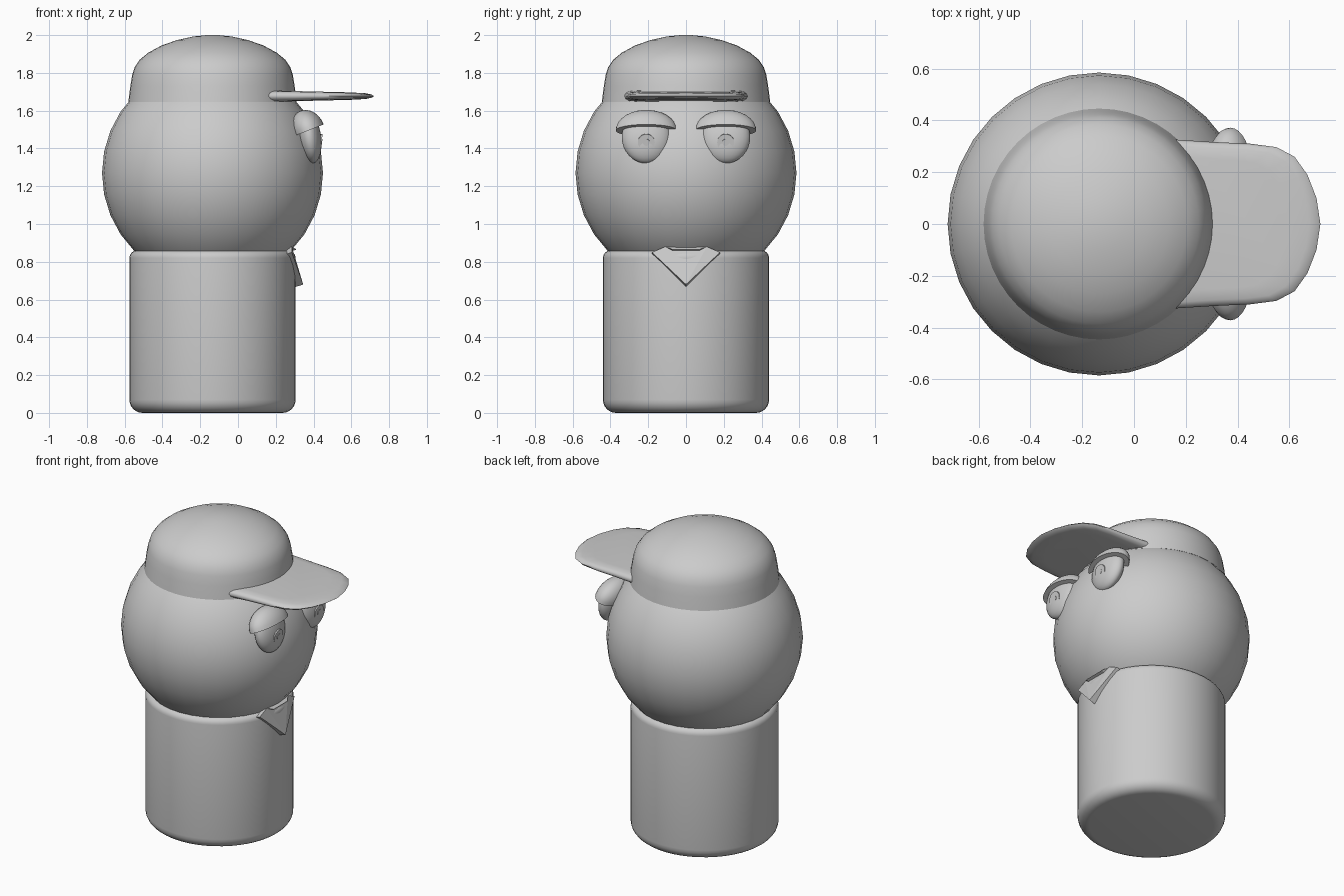
import bpy, bmesh, math
from mathutils import Matrix, Vector

if "Cube" in bpy.data.objects:
    bpy.data.objects.remove(bpy.data.objects["Cube"])

AXIS = -0.135  # centre line of body, head and cap

grey = bpy.data.materials.new("plain grey")
grey.use_nodes = True
COLOUR = (0.6, 0.6, 0.6, 1)
grey.diffuse_color = COLOUR
grey.node_tree.nodes["Principled BSDF"].inputs["Base Color"].default_value = COLOUR


def finish(name, bm, smooth=40):
    """Turn a bmesh into a named, shaded object."""
    bmesh.ops.recalc_face_normals(bm, faces=bm.faces)
    mesh = bpy.data.meshes.new(name)
    bm.to_mesh(mesh)
    bm.free()
    mesh.materials.append(grey)
    ob = bpy.data.objects.new(name, mesh)
    bpy.context.collection.objects.link(ob)
    if smooth:
        bpy.ops.object.select_all(action='DESELECT')
        ob.select_set(True)
        bpy.context.view_layer.objects.active = ob
        bpy.ops.object.shade_smooth_by_angle(angle=math.radians(smooth))
    return ob


def skin(bm, rings):
    """Bridge closed rings of points and cap both ends."""
    loops = [[bm.verts.new(p) for p in ring] for ring in rings]
    n = len(loops[0])
    for a, b in zip(loops, loops[1:]):
        for i in range(n):
            j = (i + 1) % n
            bm.faces.new((a[i], a[j], b[j], b[i]))
    bm.faces.new(loops[0])
    bm.faces.new(loops[-1])


def lathe(name, profile, sides=48):
    """Revolve (radius, height) points about the centre line."""
    bm = bmesh.new()
    turn = [2 * math.pi * i / sides for i in range(sides)]
    skin(bm, [[(AXIS + r * math.cos(a), r * math.sin(a), z) for a in turn]
              for r, z in profile])
    return finish(name, bm)


def ellipsoid(name, centre, radii, tilt=0, dome=False, sides=32):
    """Scaled, tilted sphere; a dome keeps only its upper half."""
    bm = bmesh.new()
    bmesh.ops.create_uvsphere(bm, u_segments=sides, v_segments=sides // 2, radius=1)
    if dome:
        bmesh.ops.bisect_plane(bm, geom=bm.verts[:] + bm.edges[:] + bm.faces[:],
                               plane_co=(0, 0, 0), plane_no=(0, 0, -1), clear_outer=True)
        bmesh.ops.holes_fill(bm, edges=[e for e in bm.edges if e.is_boundary])
    bm.transform(Matrix.Translation(centre) @ Matrix.Rotation(math.radians(tilt), 4, 'Y')
                 @ Matrix.Diagonal((*radii, 1)))
    return finish(name, bm)


# Body: a cylinder with rounded rims
def rim(radius, z, bend, start):
    steps = [math.radians(start + 15 * i) for i in range(7)]
    return [(radius - bend + bend * math.cos(a), z + bend * math.sin(a)) for a in steps]


lathe("body", rim(0.44, 0.07, 0.07, -90) + rim(0.44, 0.82, 0.04, 0))

# Head
ellipsoid("head", (AXIS, 0, 1.27), (0.585, 0.585, 0.585))

# Cap crown
lathe("cap_crown", [(0.43, 1.645), (0.446, 1.645), (0.435, 1.73), (0.425, 1.79),
                    (0.412, 1.83), (0.385, 1.87), (0.34, 1.907), (0.27, 1.945),
                    (0.19, 1.973), (0.1, 1.993), (0.03, 2.0)])

# Cap brim: a rounded plate, thinner towards its front edge
half = [(0.1, 0.33), (0.3, 0.317), (0.45, 0.31), (0.55, 0.297), (0.62, 0.26),
        (0.67, 0.19), (0.705, 0.1), (0.72, 0)]
outline = half + [(x, -y) for x, y in reversed(half[:-1])]
rings = []
for scale, lift in ((0.8, -1), (0.93, -0.85), (0.98, -0.5), (1, 0),
                    (0.98, 0.5), (0.93, 0.85), (0.8, 1)):
    ring = []
    for x, y in outline:
        px = 0.1 + (x - 0.1) * scale
        ring.append((px, y * scale, 1.677 + lift * (0.034 - 0.024 * px)))
    rings.append(ring)
bm = bmesh.new()
skin(bm, rings)
finish("cap_brim", bm, 60)

# Eyes with heavy upper lids
for side, s in (("left", 1), ("right", -1)):
    y = 0.21 * s
    ellipsoid(side + "_eyeball", (0.378, y, 1.46), (0.062, 0.13, 0.14), -8)
    ellipsoid(side + "_eyelid", (0.372, y, 1.495), (0.088, 0.162, 0.112), -21.5, True)
    for part, radius, front in (("iris", 0.045, 0.442), ("pupil", 0.018, 0.445)):
        bm = bmesh.new()
        bmesh.ops.create_cone(bm, cap_ends=True, segments=24, radius1=radius,
                              radius2=radius, depth=0.009)
        bm.transform(Matrix.Translation((front - 0.0045, y, 1.432))
                     @ Matrix.Rotation(math.radians(98), 4, 'Y'))
        finish(side + "_" + part, bm, 30)

# Neckerchief: a thick pointed flap on the chest
edge = [(0.345, 0, 0.68), (0.285, 0.18, 0.85), (0.285, 0.11, 0.88), (0.31, 0.07, 0.865)]
front = edge + [(x, -y, z) for x, y, z in reversed(edge[1:])]
back = [Vector(p) - Vector((0.045, 0, 0.015)) for p in front]
bm = bmesh.new()
skin(bm, [back, front])
bmesh.ops.triangulate(bm, faces=bm.faces[:])
finish("neckerchief", bm, 0)
